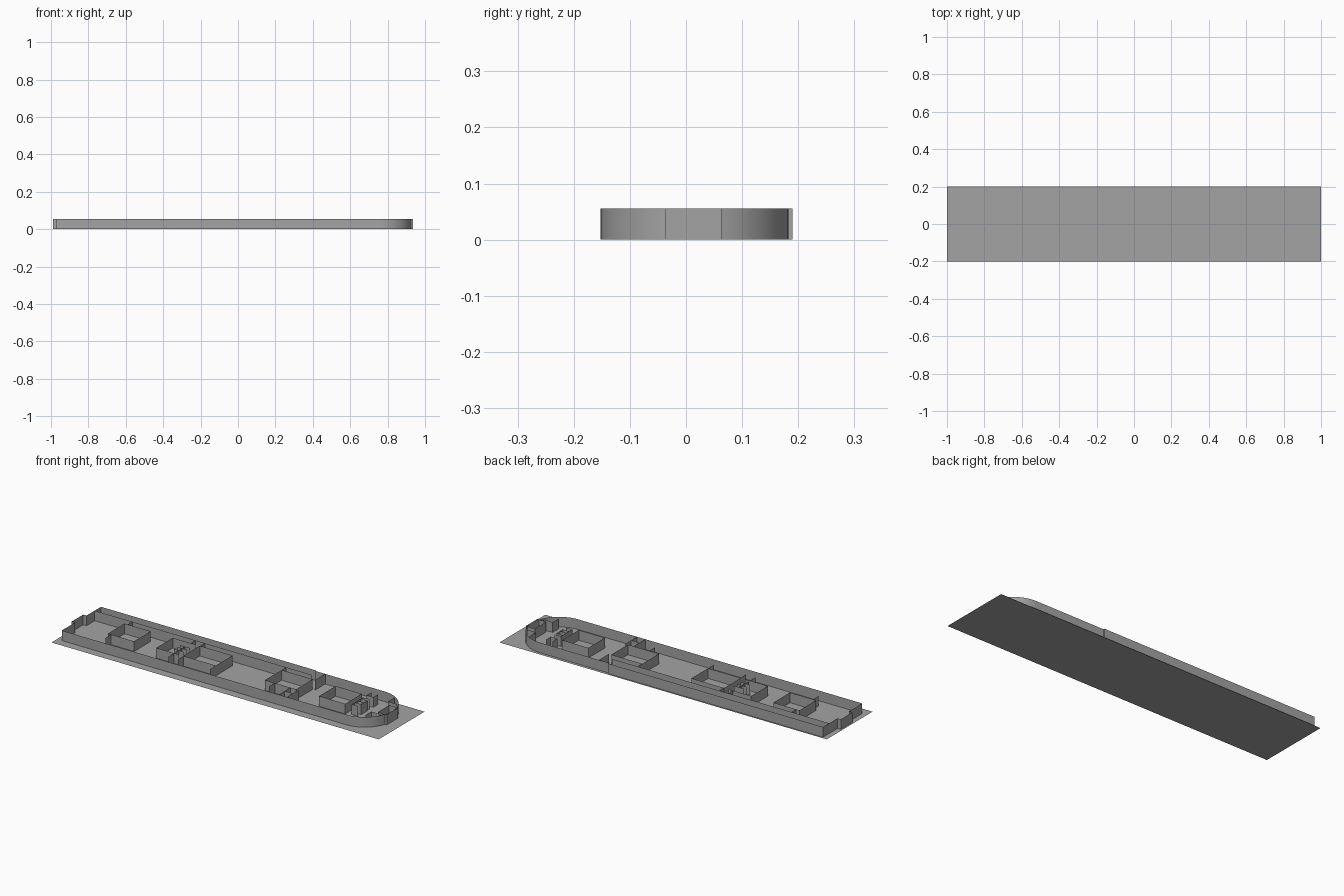
import bpy
import bmesh
from math import cos, sin, pi

WALL_HEIGHT = 0.056
CABIN_LOW, CABIN_HIGH = -0.05, 0.095      # sides of the central cabins
HULL_LOW, HULL_HIGH = -0.152, 0.183       # sides of the hull
STERN, STERN_HIGH = -0.97, 0.19
END_LOW, END_HIGH = -0.037, 0.063         # bays at bow and stern
CORRIDOR = 0.135

cube = bpy.data.objects.get("Cube")
if cube:
    bpy.data.objects.remove(cube, do_unlink=True)

grey = bpy.data.materials.new("plain grey")
grey.use_nodes = True
grey.diffuse_color = (0.37, 0.37, 0.37, 1)
shader = next(n for n in grey.node_tree.nodes if n.type == 'BSDF_PRINCIPLED')
shader.inputs["Base Color"].default_value = grey.diffuse_color


def finish(name, bm):
    """Turn a bmesh into a named object in the scene."""
    mesh = bpy.data.meshes.new(name)
    bm.to_mesh(mesh)
    bm.free()
    mesh.materials.append(grey)
    obj = bpy.data.objects.new(name, mesh)
    bpy.context.collection.objects.link(obj)
    return obj


def walls(name, *paths, closed=False):
    """Raise thin walls along floor paths."""
    bm = bmesh.new()
    for path in paths:
        points = [bm.verts.new((x, y, 0)) for x, y in path]
        pairs = list(zip(points, points[1:]))
        if closed:
            pairs.append((points[-1], points[0]))
        for start, end in pairs:
            bm.edges.new((start, end))
    raised = bmesh.ops.extrude_edge_only(bm, edges=bm.edges[:])["geom"]
    tops = [v for v in raised if isinstance(v, bmesh.types.BMVert)]
    bmesh.ops.translate(bm, verts=tops, vec=(0, 0, WALL_HEIGHT))
    bmesh.ops.recalc_face_normals(bm, faces=bm.faces[:])
    return finish(name, bm)


def room(name, left, right, low, high):
    """Four walls around a rectangle."""
    return walls(name, [(left, low), (right, low), (right, high), (left, high)],
                 closed=True)


def across(x, low, high):
    return [(x, low), (x, high)]


def along(y, left, right):
    return [(left, y), (right, y)]


# Base sheet
bm = bmesh.new()
bmesh.ops.create_grid(bm, x_segments=1, y_segments=1, size=1)
bmesh.ops.scale(bm, vec=(1, 0.2, 1), verts=bm.verts[:])
finish("base_sheet", bm)

# Hull: rounded bow, straight sides, stepped stern
middle = (HULL_LOW + HULL_HIGH) / 2
radius = (HULL_HIGH - HULL_LOW) / 2
bow_start, steps = 0.765, 24
bow = []
for i in range(steps + 1):
    angle = pi * i / steps - pi / 2
    bow.append((bow_start + radius * cos(angle), middle + radius * sin(angle)))
bay = STERN - 0.02
side_step = 0.345
stern = [(side_step, HULL_HIGH), (side_step, STERN_HIGH), (STERN, STERN_HIGH),
         (STERN, END_HIGH), (bay, END_HIGH), (bay, END_LOW),
         (STERN, END_LOW), (STERN, HULL_LOW)]
hull = walls("hull_wall", bow + stern, closed=True)
bpy.context.view_layer.objects.active = hull
hull.select_set(True)
bpy.ops.object.shade_smooth_by_angle()

# Long side corridor
walls("corridor_wall", along(CORRIDOR, STERN, side_step))

# Bow locker
room("bow_locker", 0.88, 0.935, END_LOW, END_HIGH)

# Central cabins
cabins = {"stern_cabin": (-0.76, -0.6), "lounge_cabin": (-0.3, -0.1),
          "forward_cabin": (0.2, 0.39), "bow_cabin": (0.53, 0.69)}
for name, (left, right) in cabins.items():
    room(name, left, right, CABIN_LOW, CABIN_HIGH)

# Service cabin with its small stalls
left, right = -0.465, -0.355
walls("service_cabin", across(left, CABIN_LOW, CABIN_HIGH),
      along(CABIN_LOW, left, right), along(CABIN_HIGH, left, right),
      across(right, END_LOW, END_HIGH - 0.02))
walls("service_stalls", *[along(y, right - 0.03, right + 0.03)
                          for y in (CABIN_HIGH, 0.045, 0.02, -0.01, CABIN_LOW)])

# Short partitions beside the cabins
low_stub = CABIN_LOW - 0.05
walls("port_partitions", *[across(x, CABIN_HIGH, CORRIDOR)
                           for x in (-0.74, -0.355, -0.297, 0.2)])
walls("starboard_partitions", *[across(x, low_stub, CABIN_LOW)
                                for x in (-0.74, -0.355, -0.297, -0.1, 0.26)])

# Entry lobbies between cabins and hull
aft, fore = 0.355, 0.405
walls("starboard_lobby", across(aft, HULL_LOW, CABIN_LOW),
      across(fore, HULL_LOW, CABIN_LOW), along(low_stub, aft, fore))
walls("port_lobby", across(fore, CABIN_HIGH, HULL_HIGH),
      along(CORRIDOR, side_step, aft))

# Stalls ahead of the bow cabin
aft, fore = 0.72, 0.76
walls("bow_stalls", across(aft, END_LOW, END_HIGH),
      across(fore, -0.01, 0.045),
      *[along(y, aft, fore) for y in (END_HIGH, 0.045, 0.015, -0.01, END_LOW)])
walls("bow_stall_sides", across(aft, CABIN_HIGH, CORRIDOR),
      across(fore, CABIN_HIGH, CORRIDOR), along(CABIN_HIGH, aft, fore))

# Corner lockers against the curved bow
inner, outer = 0.85, 0.905
walls("bow_corner_lockers",
      [(inner, CORRIDOR + 0.015), (inner, CABIN_HIGH), (outer, CABIN_HIGH)],
      [(inner, low_stub), (inner, CABIN_LOW), (outer, CABIN_LOW)])
